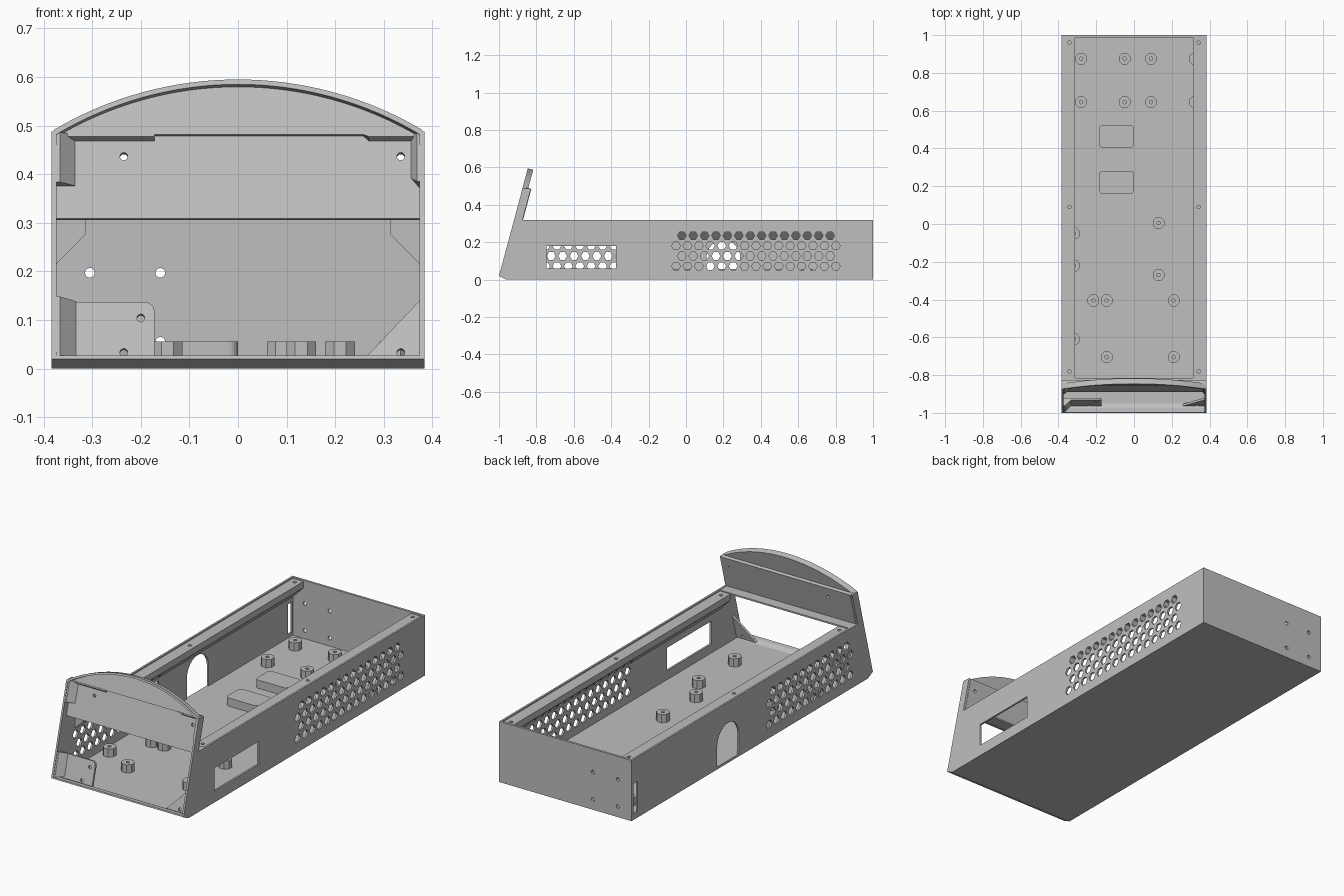
import bpy, bmesh, math
from mathutils import Vector

cube = bpy.data.objects.get("Cube")
if cube:
    bpy.data.objects.remove(cube)

mat = bpy.data.materials.new("light grey plastic")
mat.use_nodes = True
GREY = (0.52, 0.52, 0.52, 1)
mat.diffuse_color = GREY
mat.node_tree.nodes["Principled BSDF"].inputs["Base Color"].default_value = GREY

W, T = 0.384, 0.01           # half width, wall thickness
IN = W - T
TOP = 0.318
SIN, COS = math.sin(math.radians(15)), math.cos(math.radians(15))


def make(name, solids, cutters=None):
    """Mesh object from pairs of matching end outlines, minus cutter solids."""
    bm = bmesh.new()
    for a, b in solids:
        va = [bm.verts.new(p) for p in a]
        vb = [bm.verts.new(p) for p in b]
        bm.faces.new(va)
        bm.faces.new(vb[::-1])
        for i in range(len(va)):
            j = (i + 1) % len(va)
            bm.faces.new((va[j], va[i], vb[i], vb[j]))
    bmesh.ops.recalc_face_normals(bm, faces=bm.faces)
    me = bpy.data.meshes.new(name)
    bm.to_mesh(me)
    bm.free()
    me.materials.append(mat)
    ob = bpy.data.objects.new(name, me)
    bpy.context.collection.objects.link(ob)
    if cutters:
        tool = make(name + "_cutter", cutters)
        mod = ob.modifiers.new("cut", 'BOOLEAN')
        mod.operation, mod.solver, mod.object = 'DIFFERENCE', 'EXACT', tool
        dg = bpy.context.evaluated_depsgraph_get()
        cut = bpy.data.meshes.new_from_object(ob.evaluated_get(dg))
        ob.modifiers.clear()
        ob.data = cut
        bpy.data.objects.remove(tool)
    return ob


def along_x(pts, x0, x1):
    return [(x0, y, z) for y, z in pts], [(x1, y, z) for y, z in pts]


def along_y(pts, y0, y1):
    return [(x, y0, z) for x, z in pts], [(x, y1, z) for x, z in pts]


def along_z(pts, z0, z1):
    return [(x, y, z0) for x, y in pts], [(x, y, z1) for x, y in pts]


def slanted(front, d0, d1, back=None):
    """Solid in the tilted front plane; outlines in (x, z), depth d inward."""
    def place(pts, ref, d):
        out = []
        for x, z in pts:
            v = (z - 0.02 + ref * SIN) / COS
            out.append((x, -1 + v * SIN + d * COS, 0.02 + v * COS - d * SIN))
        return out
    return place(front, d0, d0), place(back or front, d1 if back else d0, d1)


def rect(a0, a1, b0, b1):
    return [(a0, b0), (a1, b0), (a1, b1), (a0, b1)]


def ring(a, b, r, n, turn=0.0):
    return [(a + r * math.cos(math.tau * i / n + turn),
             b + r * math.sin(math.tau * i / n + turn)) for i in range(n)]


def round_rect(a0, a1, b0, b1, r):
    pts = []
    for k, (a, b) in enumerate(((a1 - r, b1 - r), (a0 + r, b1 - r),
                                (a0 + r, b0 + r), (a1 - r, b0 + r))):
        for i in range(6):
            t = math.pi / 2 * (k + i / 5)
            pts.append((a + r * math.cos(t), b + r * math.sin(t)))
    return pts


def vents(y0, cols, x0, x1):
    """Four staggered rows of hexagonal holes."""
    step, cut = 0.061, []
    for row in range(4):
        odd = row % 2
        for c in range(cols - odd):
            y = y0 + step * (c + odd / 2)
            cut.append(along_x(ring(y, 0.072 + 0.0545 * row, 0.0235, 6), x0, x1))
    return cut


# Side walls with vents, window, arch and slot
profile = [(-0.96, 0), (-1, 0.02), (-0.874, 0.488), (-0.829, 0.486),
           (-0.874, TOP), (1, TOP), (1, 0)]
right_vents = vents(-0.053, 15, 0.25, 0.45)
left_vents = vents(-0.812, 12, -0.45, -0.25)
arch = [(0.11, 0.013), (0.29, 0.013)] + [
    (0.2 + 0.09 * math.cos(math.pi * i / 20), 0.12 + 0.09 * math.sin(math.pi * i / 20))
    for i in range(21)]
make("window_wall", [along_x(profile, IN, W)],
     right_vents + [along_x(rect(-0.745, -0.375, 0.06, 0.18), 0.3, 0.45)])
make("arch_wall", [along_x(profile, -W, -IN)],
     left_vents + [along_x(arch, -0.45, -0.3),
                   along_x(rect(0.95, 0.982, 0.03, 0.19), -0.45, -0.3)])

# Lid rails with screw holes
for side, name, holes in ((1, "window_side_rail", right_vents),
                          (-1, "arch_side_rail", left_vents)):
    sec = [(side * x, z) for x, z in
           ((IN, 0.311), (0.313, 0.311), (0.313, 0.277), (IN, 0.215))]
    screws = [along_z(ring(side * 0.342, y, 0.009, 12), 0.26, 0.4)
              for y in (-0.78, 0.09, 0.96)]
    make(name, [along_y(sec, -0.815, 0.988)], holes + screws)

# Floor, back wall and front lip
make("floor", [along_z(rect(-IN, IN, -0.96, 0.988), 0, 0.013)])
make("back_wall", [along_y(rect(-IN, IN, 0, TOP), 0.988, 1)],
     [along_y(ring(x, z, 0.01, 16), 0.9, 1.1)
      for x in (-0.305, -0.16) for z in (0.055, 0.197)])
make("front_lip", [along_x([(-0.96, 0), (-1, 0.02), (-0.998, 0.027),
                            (-0.975, 0.025), (-0.95, 0.013), (-0.95, 0)], -IN, IN)])

# Circuit board standoffs and pads
spots = [(x, y) for x in (-0.28, -0.05, 0.09, 0.322) for y in (0.645, 0.875)]
spots += [(0.13, 0.005), (0.13, -0.27), (-0.215, -0.405), (-0.145, -0.405),
          (0.21, -0.405), (-0.145, -0.705), (0.21, -0.705),
          (-0.318, -0.05), (-0.318, -0.22), (-0.318, -0.61)]
make("standoffs",
     [along_z(ring(x, y, 0.033, 8, math.pi / 8), 0.011, 0.056) for x, y in spots],
     [along_z(ring(x, y, 0.009, 12), 0.02, 0.1) for x, y in spots])
make("floor_pads", [along_z(round_rect(-0.185, 0, y, y + 0.12, 0.02), 0.011, 0.056)
                    for y in (0.16, 0.405)])


# Arched crown: protruding rim and recessed plate
def arc(half, base, peak, n=32):
    rise = peak - base
    r = (half * half + rise * rise) / (2 * rise)
    a = math.asin(half / r)
    return [(r * math.sin(a - 2 * a * i / n),
             peak - r + r * math.cos(a - 2 * a * i / n)) for i in range(n + 1)]


outer, inner = arc(0.378, 0.492, 0.595), arc(IN, 0.482, 0.585)
make("crown_rim", [slanted(outer + inner[::-1], 0, 0.03)])
make("crown_rim_ends", [slanted([(s * W, 0.46), (s * W, 0.484), (s * 0.378, 0.492),
                                 (s * IN, 0.492), (s * IN, 0.46)], 0, 0.03)
                        for s in (-1, 1)])
make("crown_plate", [slanted(arc(0.376, 0.482, 0.589), 0.02, 0.03)])


# Recessed display panel and corner gussets
def screw(x, z):
    return slanted(ring(x, z, 0.008, 16), 0.02, 0.08)


make("display_panel", [slanted(rect(-IN, IN, 0.309, 0.484), 0.033, 0.047)],
     [screw(-0.235, 0.44), screw(0.335, 0.44)])
make("panel_step", [slanted(rect(-IN, IN, 0.482, 0.492), 0.021, 0.047)])
make("cross_bar", [along_x(rect(-0.885, -0.815, 0.308, 0.316), -IN, IN)])
corner = [(-IN, 0.02), (-0.172, 0.02)] + [
    (-0.192 + 0.02 * math.cos(t * math.pi / 12), 0.117 + 0.02 * math.sin(t * math.pi / 12))
    for t in range(7)] + [(-IN, 0.137)]
make("square_gusset", [slanted(corner, 0.035, 0.047)],
     [screw(-0.235, 0.037), screw(-0.2, 0.108)])
make("triangle_gusset", [slanted([(0.26, 0.02), (IN, 0.02), (IN, 0.14)], 0.035, 0.047)],
     [screw(0.335, 0.037)])

# Sloped blocks joining the rim to the recessed panel
make("corner_blocks", [
    slanted(rect(-IN, -0.366, 0.384, 0.486), 0.003, 0.036,
            rect(-IN, -0.332, 0.375, 0.482)),
    slanted(rect(-IN, -0.366, 0.027, 0.148), 0.003, 0.036,
            rect(-IN, -0.332, 0.027, 0.138)),
    slanted(rect(0.368, IN, 0.385, 0.484), 0.003, 0.036,
            [(0.355, 0.392), (IN, 0.37), (IN, 0.482), (0.355, 0.482)])])
make("panel_ledges", [
    slanted(rect(-0.36, -0.172, 0.478, 0.484), 0.018, 0.036,
            rect(-0.345, -0.172, 0.466, 0.484)),
    slanted([(0.25, 0.484), (0.268, 0.478), (IN, 0.478), (IN, 0.484)], 0.018, 0.036,
            [(0.25, 0.484), (0.27, 0.466), (IN, 0.466), (IN, 0.484)])])
